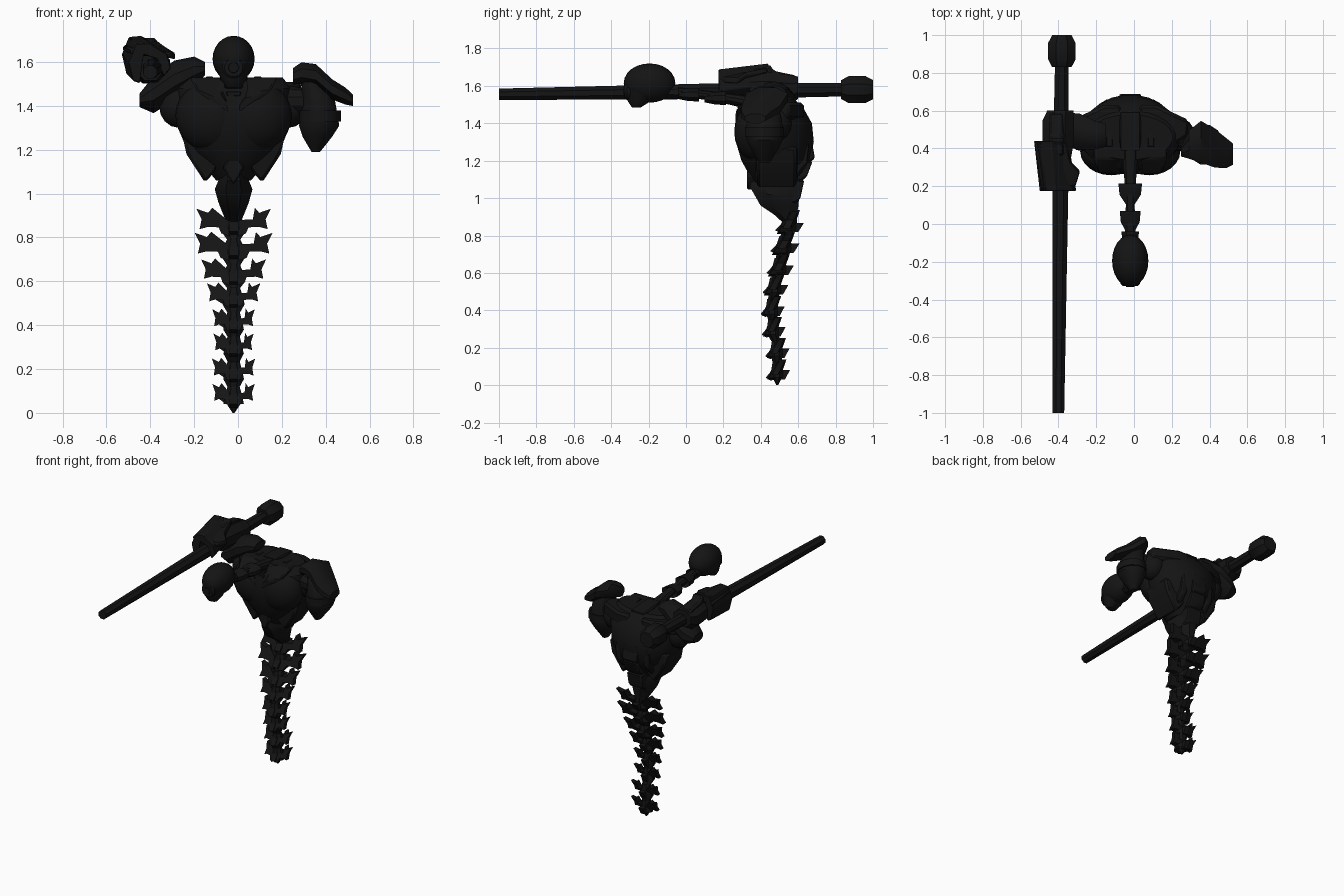
import bpy, bmesh, math
from mathutils import Vector

CX = -0.02  # body centre line
black = bpy.data.materials.new("black_metal")
black.diffuse_color = (0.007, 0.007, 0.007, 1)
PLANE = {'X': (1, 2, 0), 'Y': (0, 2, 1), 'Z': (0, 1, 2)}


def finish(name, bm, angle=35):
    bmesh.ops.recalc_face_normals(bm, faces=bm.faces)
    me = bpy.data.meshes.new(name)
    bm.to_mesh(me)
    bm.free()
    me.materials.append(black)
    ob = bpy.data.objects.new(name, me)
    bpy.context.collection.objects.link(ob)
    bpy.ops.object.select_all(action='DESELECT')
    bpy.context.view_layer.objects.active = ob
    ob.select_set(True)
    bpy.ops.object.shade_smooth_by_angle(angle=math.radians(angle))
    return ob


def loft(name, axis, rings, n=8, angle=35):
    """Rings are (x, y, z, ra, rb), drawn in the plane across the axis."""
    a, b, _ = PLANE[axis]
    bm = bmesh.new()
    loops = []
    for x, y, z, ra, rb in rings:
        loop = []
        for i in range(n):
            t = 2 * math.pi * (i + 0.5) / n
            p = Vector((x, y, z))
            p[a] += ra * math.cos(t)
            p[b] += rb * math.sin(t)
            loop.append(bm.verts.new(p))
        loops.append(loop)
    for l0, l1 in zip(loops, loops[1:]):
        for i in range(n):
            j = (i + 1) % n
            bm.faces.new((l0[i], l0[j], l1[j], l1[i]))
    bm.faces.new(loops[0])
    bm.faces.new(loops[-1])
    return finish(name, bm, angle)


def plate(name, axis, pts, lo, hi, bevel=0.0, warp=None):
    """Extrude an outline along an axis, optionally warping its points."""
    a, b, c = PLANE[axis]
    bm = bmesh.new()
    sides = []
    for h in (lo, hi):
        row = []
        for u, v in pts:
            p = Vector((0, 0, 0))
            p[a], p[b], p[c] = u, v, h
            row.append(bm.verts.new(warp(p) if warp else p))
        sides.append(row)
    n = len(pts)
    for i in range(n):
        j = (i + 1) % n
        bm.faces.new((sides[0][i], sides[0][j], sides[1][j], sides[1][i]))
    caps = [bm.faces.new(s) for s in sides]
    bmesh.ops.triangulate(bm, faces=caps)
    ob = finish(name, bm)
    if bevel:
        m = ob.modifiers.new("bevel", 'BEVEL')
        m.width, m.segments = bevel, 1
    return ob


def ball(name, c, r, seg=20):
    bm = bmesh.new()
    bmesh.ops.create_uvsphere(bm, u_segments=seg, v_segments=seg // 2, radius=1)
    for v in bm.verts:
        v.co = Vector([c[i] + v.co[i] * r[i] for i in range(3)])
    return finish(name, bm, 40)


# Staff with a faceted pommel
loft("staff_shaft", 'Y', [(-.40, -1, 1.555, .033, .033), (-.39, .2, 1.572, .046, .046),
                          (-.382, .86, 1.58, .039, .039)], 8)
loft("staff_pommel", 'Y', [(-.382, .83, 1.58, .055, .055), (-.382, .87, 1.58, .078, .078),
                           (-.382, .96, 1.58, .078, .078), (-.382, 1, 1.58, .055, .055)], 8)

# Head, jaw and face port
ball("head_dome", (CX, -.195, 1.615), (.096, .138, .105), 24)
loft("jaw", 'Z', [(CX, -.265, 1.485, .035, .025), (CX, -.25, 1.52, .06, .065),
                  (CX, -.22, 1.59, .085, .105)], 12)
for r, y0, y1 in ((.052, -.328, -.28), (.028, -.333, -.3)):
    loft("face_port", 'Y', [(CX, y0, 1.575, r * .8, r * .8), (CX, y0 + .012, 1.575, r, r),
                            (CX, y1, 1.575, r, r)], 16)

# Neck rod and its flared vertebrae
loft("neck_rod", 'Y', [(CX, -.1, 1.57, .03, .03), (CX, .12, 1.55, .024, .024),
                       (CX, .4, 1.5, .045, .04)], 10)
for y, w in ((-.04, .05), (.07, .06), (.215, .068)):
    z = 1.562 - y * .13
    loft("neck_vertebra", 'Y', [(CX, y - .115, z, .022, .024), (CX, y - .06, z, w * .9, .036),
                                (CX, y, z, w, .04), (CX, y - .02, z, .025, .025)], 8)

# Torso core and waist
loft("torso", 'Z', [(CX, .48, 1.06, .08, .10), (CX, .48, 1.12, .13, .14), (CX, .48, 1.2, .215, .185),
                    (CX, .475, 1.3, .255, .21), (CX, .47, 1.4, .27, .205), (CX, .46, 1.48, .265, .17),
                    (CX, .46, 1.53, .225, .12)], 24, 25)
loft("waist", 'Z', [(CX, .47, 1.14, .05, .12), (CX, .475, 1.06, .075, .145), (CX, .485, 1.02, .093, .13),
                    (CX, .50, .96, .075, .11), (CX, .53, .915, .056, .068), (CX, .56, .86, .03, .035)], 8)
plate("belly_ridge", 'Y', [(CX - .05, 1.12), (CX, 1.2), (CX + .05, 1.12), (CX, 1.04)], .325, .45, .008)

for s, side in ((-1, "right"), (1, "left")):
    # Broad shallow chest plate meeting its twin at the breastbone
    ball(side + "_chest_plate", (CX + s * .10, .385, 1.355), (.165, .127, .165), 24)
    ball(side + "_shoulder_joint", (CX + s * .25, .475, 1.40), (.09, .09, .1), 16)
    # Shoulder blade sloping from the upper back to the joint
    plate(side + "_shoulder_blade", 'Z', [(CX + s * u, v) for u, v in
          ((.05, .45), (.05, .63), (.14, .63), (.31, .55), (.30, .46), (.2, .4))], 1.42, 1.51, .015)
    # Rib plate narrows towards its lower point
    plate(side + "_rib_plate", 'Y', [(CX + s * u, v) for u, v in
          ((.07, 1.3), (.235, 1.27), (.215, 1.18), (.13, 1.05), (.095, 1.09), (.07, 1.13))],
          .36, .61, .012,
          lambda p: Vector((p.x, .48 + (p.y - .48) * (1.05 - 1.6 * max(0, 1.19 - p.z)
                            - 2.0 * max(0, abs(p.x - CX) - .12)), p.z)))
    plate(side + "_collar", 'Y', [(CX + s * u, v) for u, v in
          ((.05, 1.53), (.20, 1.53), (.17, 1.47), (.02, 1.36), (.02, 1.4), (.06, 1.45))],
          .265, .42, .01, lambda p: Vector((p.x, p.y + (.08 if p.z > 1.5 else 0), p.z)))
    plate(side + "_back_rail", 'X', [(.40, 1.535), (.56, 1.525), (.63, 1.43), (.66, 1.3), (.645, 1.17),
          (.58, 1.10), (.5, 1.15), (.48, 1.45)], CX + s * .11 - .025, CX + s * .11 + .025, .012)

# Throat grille
for i in range(3):
    z = 1.50 - i * .035
    w = .045 - i * .009
    plate("throat_bar", 'Y', [(CX - w, z), (CX + w, z), (CX + w - .006, z - .02), (CX - w + .006, z - .02)],
          .275, .4, .004)

# Back spine in overlapping segments
back = [(.50, 1.545), (.60, 1.52), (.65, 1.42), (.685, 1.30), (.69, 1.20), (.645, 1.10), (.61, .98)]
for (y0, z0), (y1, z1) in zip(back, back[1:]):
    plate("back_spine_segment", 'X', [(y0 - .012, z0), (y1, z1 + .012), (y1 - .03, z1 - .01), (y1 - .12, z1),
                                      (y0 - .12, z0)], CX - .058, CX + .058, .01)

# Lowered arm: flared pad over a tapered upper arm
loft("left_arm_link", 'X', [(.2, .47, 1.42, .08, .07), (.35, .43, 1.42, .06, .06)], 10)
loft("left_upper_arm", 'Z', [(.33, .42, 1.51, .045, .06), (.365, .42, 1.45, .075, .09),
                             (.372, .42, 1.36, .085, .105), (.37, .42, 1.31, .095, .10),
                             (.362, .42, 1.26, .07, .075), (.355, .42, 1.19, .02, .03)], 12)
loft("left_arm_band", 'Z', [(.375, .42, 1.33, .097, .108), (.375, .42, 1.38, .097, .108)], 12)
loft("left_shoulder_pad", 'X', [(.25, .385, 1.535, .03, .04), (.29, .42, 1.55, .08, .053),
                                (.355, .435, 1.54, .12, .055), (.43, .40, 1.475, .11, .05),
                                (.49, .375, 1.445, .085, .042), (.525, .37, 1.425, .06, .028)], 8)

# Raised arm: shoulder, fist around the staff, guard
loft("right_shoulder", 'X', [(-.15, .47, 1.57, .065, .03), (-.20, .47, 1.56, .078, .065),
                             (-.29, .49, 1.517, .10, .09), (-.385, .50, 1.452, .095, .085),
                             (-.45, .50, 1.425, .06, .03)], 10)
loft("right_fist", 'Y', [(-.39, .60, 1.59, .075, .065), (-.40, .55, 1.58, .09, .085),
                         (-.40, .44, 1.59, .09, .09), (-.40, .34, 1.59, .07, .08)], 8)


# Guard is an arched shell with a side flap, open underneath
def guard_shape(p):
    t = (.44 - p.y) / .265
    left, right = -.53 + .03 * t, -.345 + .04 * t
    u = (p.x + .535) / .26
    return Vector((left + (right - left) * u, p.y, p.z + (p.y - .40) * .12))


plate("right_guard", 'Y', [(-.535, 1.63), (-.49, 1.71), (-.41, 1.715), (-.30, 1.665), (-.275, 1.60),
                           (-.32, 1.56), (-.36, 1.64), (-.44, 1.66), (-.46, 1.62), (-.465, 1.53), (-.505, 1.54)],
      .175, .44, .01, guard_shape)
plate("right_guard_flare", 'Z', [(-.525, .435), (-.36, .435), (-.335, .33), (-.285, .28), (-.31, .2),
                                 (-.49, .175)], 1.66, 1.69, .008,
      lambda p: Vector((p.x, p.y, p.z + (p.y - .3) * .12 - 2.6 * (p.x + .42) ** 2)))
plate("right_guard_crest", 'X', [(.36, 1.69), (.43, 1.70), (.445, 1.718), (.47, 1.68), (.59, 1.655),
                                 (.585, 1.60), (.36, 1.63)], -.45, -.37, .012)

# Tail: barbed vertebrae (z, y, half width) getting narrower
WING = [(.03, .012), (.09, .015), (.10, .068), (.12, .045), (.175, .064), (.15, .015), (.16, -.03),
        (.12, -.02), (.07, -.022), (.058, -.05), (.02, -.062)]
TAIL = [(.868, .55, .17), (.757, .525, .178), (.64, .50, .148), (.535, .475, .122), (.42, .46, .097),
        (.31, .465, .092), (.195, .485, .099), (.08, .488, .097)]
for k, (z, y, w) in enumerate(TAIL):
    f = w / .175
    h = .6 + .4 * f
    zn, yn = TAIL[k + 1][:2] if k < len(TAIL) - 1 else (0.035, .488)
    loft("tail_vertebra", 'Z', [(CX, y, z + .04, .03, .028), (CX, y, z, .05 * h, .042 * h),
                                (CX, y, z - .04, .062 * h, .04 * h),
                                (CX, yn, zn + .03, .03 * h, .024)], 8, 25)
    # Side barbs lean back and taper in thickness towards the tips
    for s in (-1, 1):
        plate("tail_barb", 'Y', [(CX + s * u * f, z + v * h) for u, v in WING], y - .03 * h, y + .03 * h, 0,
              lambda p: Vector((p.x, y + (p.y - y) * (1.25 - .7 * abs(p.x - CX) / w) + (p.z - z) * .5, p.z)))
    # Dorsal and ventral hooks
    plate("tail_hook", 'X', [(y - .02, z + .03), (y + .03, z + .0), (y + .082 * h, z + .0),
                             (y + .05 * h, z - .05), (y, z - .05), (y - .045 * h, z - .055),
                             (y - .075 * h, z - .04), (y - .045 * h, z - .01)], CX - .022 * h, CX + .022 * h)
loft("tail_tip", 'Z', [(CX, .488, .06, .035, .03), (CX, .488, .035, .03, .025), (CX, .488, 0, .005, .005)], 8)
